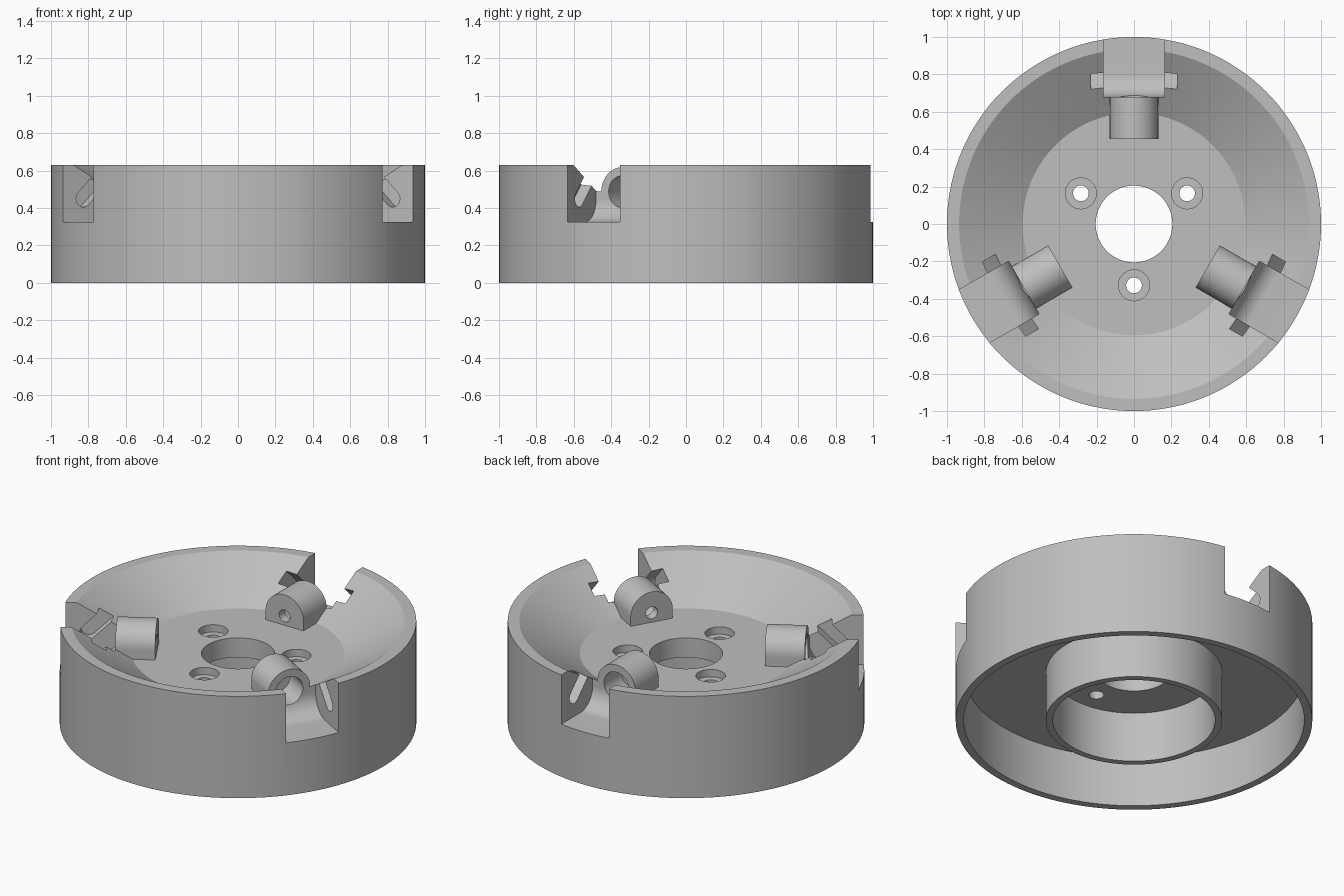
import bpy
import bmesh
from math import cos, sin, pi, radians
from mathutils import Matrix

cube = bpy.data.objects.get("Cube")
if cube:
    bpy.data.objects.remove(cube, do_unlink=True)

grey = bpy.data.materials.new("machined_grey")
grey.use_nodes = True
COLOUR = (0.52, 0.52, 0.52, 1)
grey.diffuse_color = COLOUR
grey.node_tree.nodes["Principled BSDF"].inputs["Base Color"].default_value = COLOUR


def finish(name, bm):
    bmesh.ops.recalc_face_normals(bm, faces=bm.faces)
    mesh = bpy.data.meshes.new(name)
    bm.to_mesh(mesh)
    bm.free()
    mesh.materials.append(grey)
    obj = bpy.data.objects.new(name, mesh)
    bpy.context.collection.objects.link(obj)
    return obj


def lathe(name, profile, steps=144):
    """Closed (radius, z) profile turned about the z axis."""
    bm = bmesh.new()
    rings = []
    for i in range(steps):
        a = 2 * pi * i / steps
        rings.append([bm.verts.new((r * cos(a), r * sin(a), z)) for r, z in profile])
    n = len(profile)
    for i in range(steps):
        p, q = rings[i], rings[(i + 1) % steps]
        for j in range(n):
            k = (j + 1) % n
            bm.faces.new((p[j], q[j], q[k], p[k]))
    return finish(name, bm)


def prism(name, outline, axis, start, end, turn=0):
    """Flat outline extruded along one axis, then turned about z."""
    place = {"x": lambda a, b, c: (c, a, b),
             "y": lambda a, b, c: (a, c, b),
             "z": lambda a, b, c: (a, b, c)}[axis]
    bm = bmesh.new()
    low = [bm.verts.new(place(a, b, start)) for a, b in outline]
    high = [bm.verts.new(place(a, b, end)) for a, b in outline]
    bm.faces.new(low)
    bm.faces.new(high)
    n = len(outline)
    for i in range(n):
        k = (i + 1) % n
        bm.faces.new((low[i], low[k], high[k], high[i]))
    bmesh.ops.transform(bm, matrix=Matrix.Rotation(turn, 4, "Z"), verts=bm.verts)
    return finish(name, bm)


def arc(x, y, r, a0, a1, steps):
    return [(x + r * cos(radians(a0 + (a1 - a0) * i / steps)),
             y + r * sin(radians(a0 + (a1 - a0) * i / steps))) for i in range(steps + 1)]


def circle(x, y, r, steps=40):
    return arc(x, y, r, 0, 360, steps)[:-1]


def combine(target, tool, operation):
    tool.hide_render = True
    mod = target.modifiers.new(operation, "BOOLEAN")
    mod.operation = operation
    mod.solver = "EXACT"
    mod.object = tool
    bpy.context.view_layer.objects.active = target
    bpy.ops.object.modifier_apply(modifier=mod.name)
    bpy.data.objects.remove(tool, do_unlink=True)


# Turned body: dished top, central hole, hollow underside with a hub ring
FLOOR, WEB, TOP = 0.43, 0.31, 0.63
body = lathe("chuck_body", [
    (0.205, WEB), (0.455, WEB), (0.455, 0), (0.494, 0), (0.494, WEB),
    (0.955, WEB), (0.955, 0), (1, 0), (1, TOP),
    (0.935, TOP), (0.595, FLOOR), (0.205, FLOOR)])

# Outlines of the station features, in (radius, z) or (side, z)
boss_z = 0.488
boss = [(-0.13, 0.37), (0.13, 0.37)] + arc(0, boss_z, 0.13, 0, 180, 32)
slot = [(1.1, 0.8), (1.1, 0.325)] + arc(0.8, 0.445, 0.12, 270, 180, 14) + [(0.68, 0.8)]
pivot = arc(0.86, 0.45, 0.045, 225, 405, 16)
groove = pivot + [(r - 0.3, z + 0.3) for r, z in (pivot[-1], pivot[0])]

for i in range(3):
    turn = 2 * pi * i / 3
    # Round-topped boss, slot through the wall, slanted pivot groove
    combine(body, prism("boss", boss, "y", 0.455, 0.72, turn), "UNION")
    combine(body, prism("slot_cutter", slot, "x", -0.163, 0.163, turn), "DIFFERENCE")
    for s in (-1, 1):
        combine(body, prism("groove_cutter", groove, "x", s * 0.15, s * 0.23, turn), "DIFFERENCE")
    # Stepped bore along the boss
    combine(body, prism("bore_cutter", circle(0, boss_z, 0.085), "y", 0.51, 0.7, turn), "DIFFERENCE")
    combine(body, prism("pin_hole_cutter", circle(0, boss_z, 0.037), "y", 0.4, 0.6, turn), "DIFFERENCE")
    # Counterbored screw hole between stations
    combine(body, prism("counterbore_cutter", circle(0, -0.328, 0.083), "z", 0.385, 0.5, turn), "DIFFERENCE")
    combine(body, prism("screw_hole_cutter", circle(0, -0.328, 0.042), "z", 0.25, 0.5, turn), "DIFFERENCE")

bpy.ops.object.select_all(action="DESELECT")
body.select_set(True)
bpy.context.view_layer.objects.active = body
bpy.ops.object.shade_smooth_by_angle(angle=radians(25))
